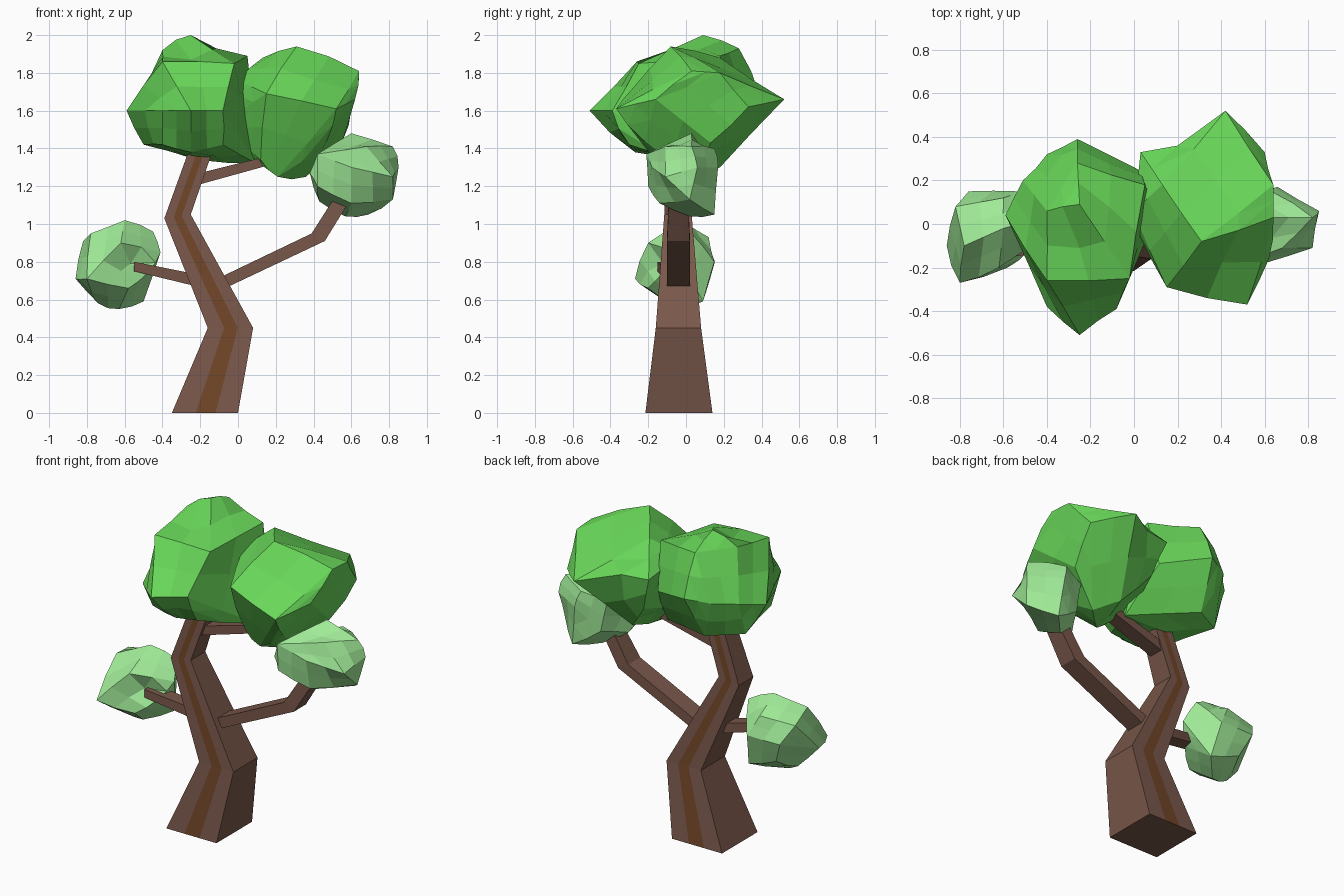
import bpy, bmesh, math, random
from mathutils import Vector

random.seed(7)


def material(name, r, g, b):
    m = bpy.data.materials.new(name)
    m.diffuse_color = (r, g, b, 1)
    return m


BARK = material("bark", 0.19, 0.095, 0.068)
STRIPE = material("bark_stripe", 0.16, 0.06, 0.02)
LEAF = material("leaf", 0.14, 0.68, 0.10)
PALE = material("pale_leaf", 0.35, 0.82, 0.31)


def finish(name, bm, *mats):
    bmesh.ops.recalc_face_normals(bm, faces=bm.faces)
    mesh = bpy.data.meshes.new(name)
    bm.to_mesh(mesh)
    bm.free()
    for m in mats:
        mesh.materials.append(m)
    ob = bpy.data.objects.new(name, mesh)
    bpy.context.collection.objects.link(ob)
    return ob


def skin(name, rings, mats, stripes=()):
    """Join matching rings of points with quads and cap both ends."""
    bm = bmesh.new()
    loops = [[bm.verts.new(p) for p in ring] for ring in rings]
    n = len(loops[0])
    for a, b in zip(loops, loops[1:]):
        for i in range(n):
            f = bm.faces.new((a[i], a[(i + 1) % n], b[(i + 1) % n], b[i]))
            f.material_index = 1 if i in stripes else 0
    bm.faces.new(loops[0])
    bm.faces.new(loops[-1])
    return finish(name, bm, *mats)


# Trunk: square sections, front and back split in thirds for the stripe
def trunk_ring(x0, x1, y0, y1, z0, z1):
    ts = (0, 0.36, 0.66, 1)
    row = [(x0 + (x1 - x0) * t, z0 + (z1 - z0) * t) for t in ts]
    return [(x, y0, z) for x, z in row] + [(x, y1, z) for x, z in reversed(row)]


skin("trunk", [trunk_ring(*s) for s in (
    (-0.35, 0.00, -0.215, 0.14, 0, 0),
    (-0.16, 0.08, -0.16, 0.08, 0.45, 0.45),
    (-0.39, -0.25, -0.115, 0.03, 1.03, 1.05),
    (-0.26, -0.14, -0.10, 0.015, 1.39, 1.37),
)], (BARK, STRIPE), (1, 5))


# Branches: (top x, top z, bottom x, bottom z, y front, y back) at each joint
def branch(name, joints):
    skin(name, [[(tx, y0, tz), (tx, y1, tz), (bx, y1, bz), (bx, y0, bz)]
                for tx, tz, bx, bz, y0, y1 in joints], (BARK,))


branch("right_branch", [(-0.09, 0.72, -0.09, 0.65, -0.10, 0.02),
                        (0.39, 0.95, 0.46, 0.91, -0.10, 0.02),
                        (0.53, 1.17, 0.62, 1.17, -0.09, 0.01)])
branch("left_branch", [(-0.20, 0.73, -0.20, 0.665, -0.09, 0.00),
                       (-0.55, 0.80, -0.55, 0.75, -0.15, -0.06)])
branch("upper_branch", [(-0.22, 1.265, -0.22, 1.205, -0.085, 0.01),
                        (0.16, 1.36, 0.16, 1.31, -0.06, 0.03)])


# Foliage: faceted lump through its corner points, split once with soft bulges,
# then pressed in at a few hollows
def foliage(name, mat, corners, hollows=()):
    bm = bmesh.new()
    pts = [bm.verts.new(p) for p in corners]
    hull = bmesh.ops.convex_hull(bm, input=pts)
    inner = [v for v in hull["geom_interior"] if isinstance(v, bmesh.types.BMVert)]
    bmesh.ops.delete(bm, geom=inner, context='VERTS')
    bmesh.ops.join_triangles(bm, faces=bm.faces[:], angle_face_threshold=math.radians(40),
                             angle_shape_threshold=math.radians(80))
    old = [v.co.copy() for v in bm.verts]
    centre = sum(old, Vector()) / len(old)
    bmesh.ops.subdivide_edges(bm, edges=bm.edges[:], cuts=1, use_grid_fill=True)
    fresh = [v for v in bm.verts if min((v.co - p).length for p in old) > 1e-4]
    for v in fresh:
        v.co = centre + (v.co - centre) * random.uniform(0.98, 1.05)
    for h in hollows:
        near = min(fresh, key=lambda v: (v.co - Vector(h)).length)
        if (near.co - Vector(h)).length < 0.13:
            near.co = h
    finish(name, bm, mat)


foliage("left_crown", LEAF, [
    (-0.25, -0.51, 1.60), (-0.25, 0.09, 2.00), (-0.26, 0.28, 1.93),
    (-0.26, 0.39, 1.68), (-0.40, 0.32, 1.66), (-0.51, 0.20, 1.64),
    (-0.59, 0.04, 1.60), (-0.40, -0.26, 1.86), (-0.02, -0.25, 1.85),
    (-0.40, 0.06, 1.92), (0.05, 0.18, 1.89), (0.04, -0.05, 1.60),
    (-0.40, -0.38, 1.60), (-0.08, -0.39, 1.60), (-0.40, -0.28, 1.42),
    (-0.08, -0.30, 1.42), (-0.25, -0.27, 1.38), (-0.50, 0.12, 1.42),
    (-0.22, 0.02, 1.34), (0.10, 0.04, 1.32), (-0.30, 0.24, 1.40),
    (0.02, 0.25, 1.60),
], [(-0.25, -0.11, 1.87)])

foliage("right_crown", LEAF, [
    (0.42, 0.52, 1.66), (0.52, -0.37, 1.61), (0.31, -0.08, 1.94),
    (0.15, -0.29, 1.69), (0.64, 0.18, 1.80), (0.60, 0.33, 1.62),
    (0.13, 0.18, 1.88), (0.03, 0.33, 1.70), (0.00, 0.05, 1.76),
    (0.21, -0.08, 1.25), (0.36, 0.06, 1.25), (0.62, -0.16, 1.66),
    (0.64, 0.03, 1.81), (0.53, 0.00, 1.85), (0.02, 0.02, 1.42),
    (0.25, 0.18, 1.30), (0.55, 0.13, 1.43), (0.47, -0.22, 1.44),
    (0.10, 0.28, 1.48), (0.02, -0.04, 1.60), (0.12, -0.10, 1.34),
], [(0.20, 0.36, 1.70)])

foliage("right_tuft", PALE, [
    (0.60, 0.03, 1.48), (0.69, 0.03, 1.45), (0.82, 0.03, 1.41),
    (0.85, 0.06, 1.30), (0.82, -0.11, 1.25), (0.82, 0.02, 1.13),
    (0.66, 0.17, 1.30), (0.69, 0.15, 1.05), (0.38, -0.18, 1.27),
    (0.42, -0.21, 1.37), (0.42, -0.20, 1.20), (0.60, -0.18, 1.30),
    (0.60, -0.14, 1.11), (0.57, 0.02, 1.04), (0.43, -0.04, 1.12),
    (0.48, 0.10, 1.36), (0.52, 0.11, 1.16), (0.68, -0.11, 1.41),
    (0.63, 0.15, 1.40),
])

foliage("left_tuft", PALE, [
    (-0.60, -0.02, 1.02), (-0.45, 0.02, 0.96), (-0.41, -0.05, 0.85),
    (-0.86, -0.10, 0.71), (-0.80, -0.27, 0.71), (-0.82, 0.08, 0.91),
    (-0.76, 0.15, 0.80), (-0.78, -0.10, 0.95), (-0.63, -0.05, 0.55),
    (-0.50, 0.09, 0.59), (-0.53, 0.15, 0.80), (-0.58, -0.20, 0.66),
    (-0.48, -0.12, 0.74), (-0.62, -0.20, 0.90), (-0.74, -0.06, 0.58),
    (-0.70, 0.10, 0.66), (-0.60, 0.12, 0.93),
], [(-0.57, -0.12, 0.79)])
